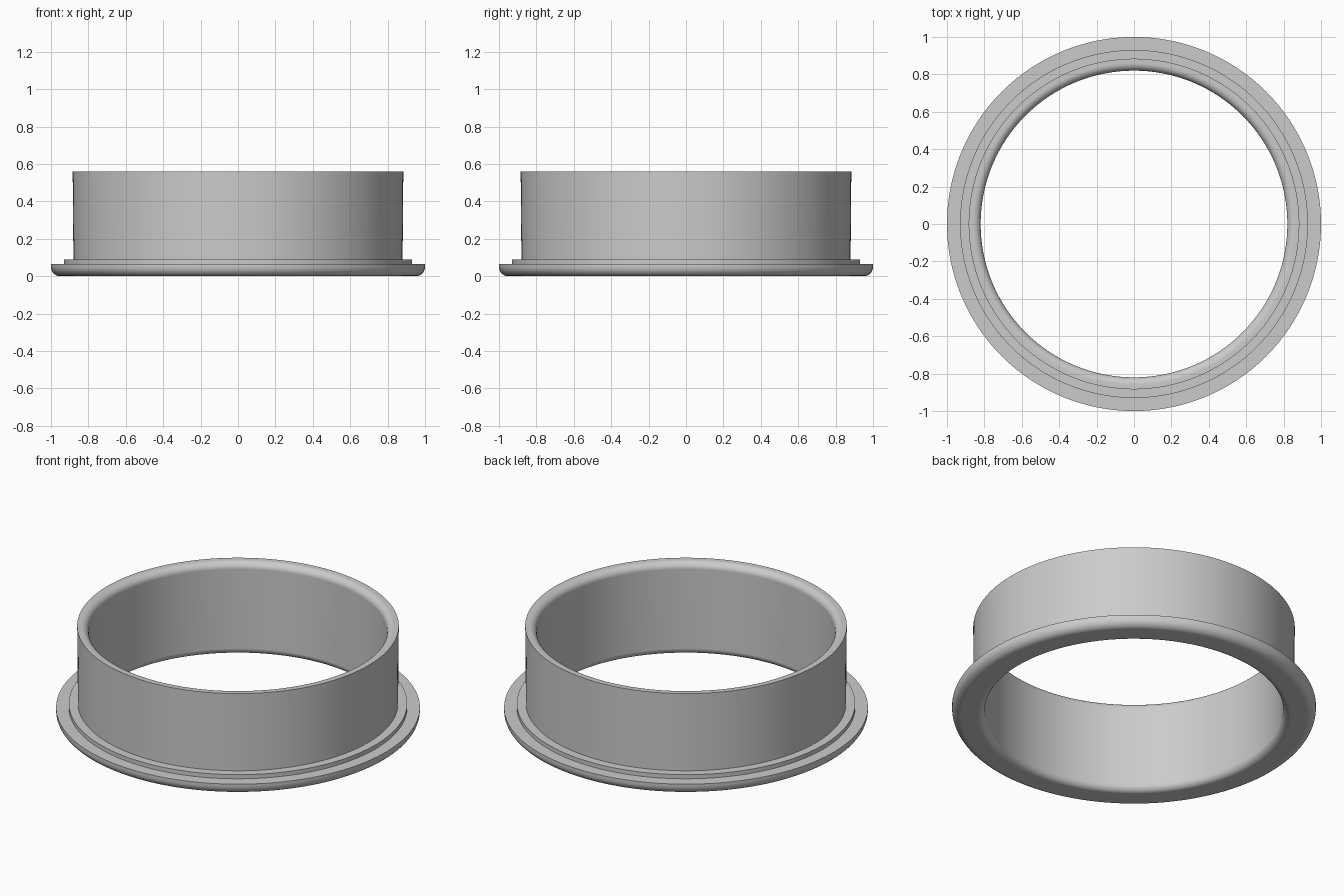
import bpy, bmesh, math

cube = bpy.data.objects.get("Cube")
if cube:
    bpy.data.objects.remove(cube, do_unlink=True)

SEGMENTS = 128


def arc(cx, cz, radius, start, end, steps=7):
    """Points of a rounded corner, as (radius, height) pairs."""
    angles = [math.radians(start + (end - start) * i / steps) for i in range(steps + 1)]
    return [(cx + radius * math.cos(a), cz + radius * math.sin(a)) for a in angles]


def lathe(name, profile, material):
    """Spin a closed profile around the z axis into a solid ring."""
    bm = bmesh.new()
    verts = [bm.verts.new((r, 0, z)) for r, z in profile]
    edges = [bm.edges.new((v, verts[i - 1])) for i, v in enumerate(verts)]
    bmesh.ops.spin(bm, geom=verts + edges, cent=(0, 0, 0), axis=(0, 0, 1),
                   angle=math.tau, steps=SEGMENTS, use_merge=True)
    bmesh.ops.remove_doubles(bm, verts=bm.verts, dist=0.0001)
    bmesh.ops.recalc_face_normals(bm, faces=bm.faces)
    mesh = bpy.data.meshes.new(name)
    bm.to_mesh(mesh)
    bm.free()
    mesh.materials.append(material)
    obj = bpy.data.objects.new(name, mesh)
    bpy.context.collection.objects.link(obj)
    bpy.ops.object.select_all(action='DESELECT')
    obj.select_set(True)
    bpy.context.view_layer.objects.active = obj
    bpy.ops.object.shade_smooth_by_angle(angle=math.radians(30))
    weighted = obj.modifiers.new("Even shading", 'WEIGHTED_NORMAL')
    weighted.keep_sharp = True
    return obj


grey = bpy.data.materials.new("light_grey")
grey.use_nodes = True
colour = (0.6, 0.6, 0.6, 1)
grey.diffuse_color = colour
grey.node_tree.nodes["Principled BSDF"].inputs["Base Color"].default_value = colour

# Flange with rounded lower edge, small step, collar and rounded bore edges
profile = arc(0.95, 0.05, 0.05, -90, 0)
profile += [(1.0, 0.065), (0.93, 0.065), (0.93, 0.09)]
profile += [(0.88, 0.09), (0.884, 0.56)]
profile += arc(0.86, 0.52, 0.04, 90, 180)
profile += arc(0.86, 0.04, 0.04, 180, 270)
lathe("flanged_collar", profile, grey)
